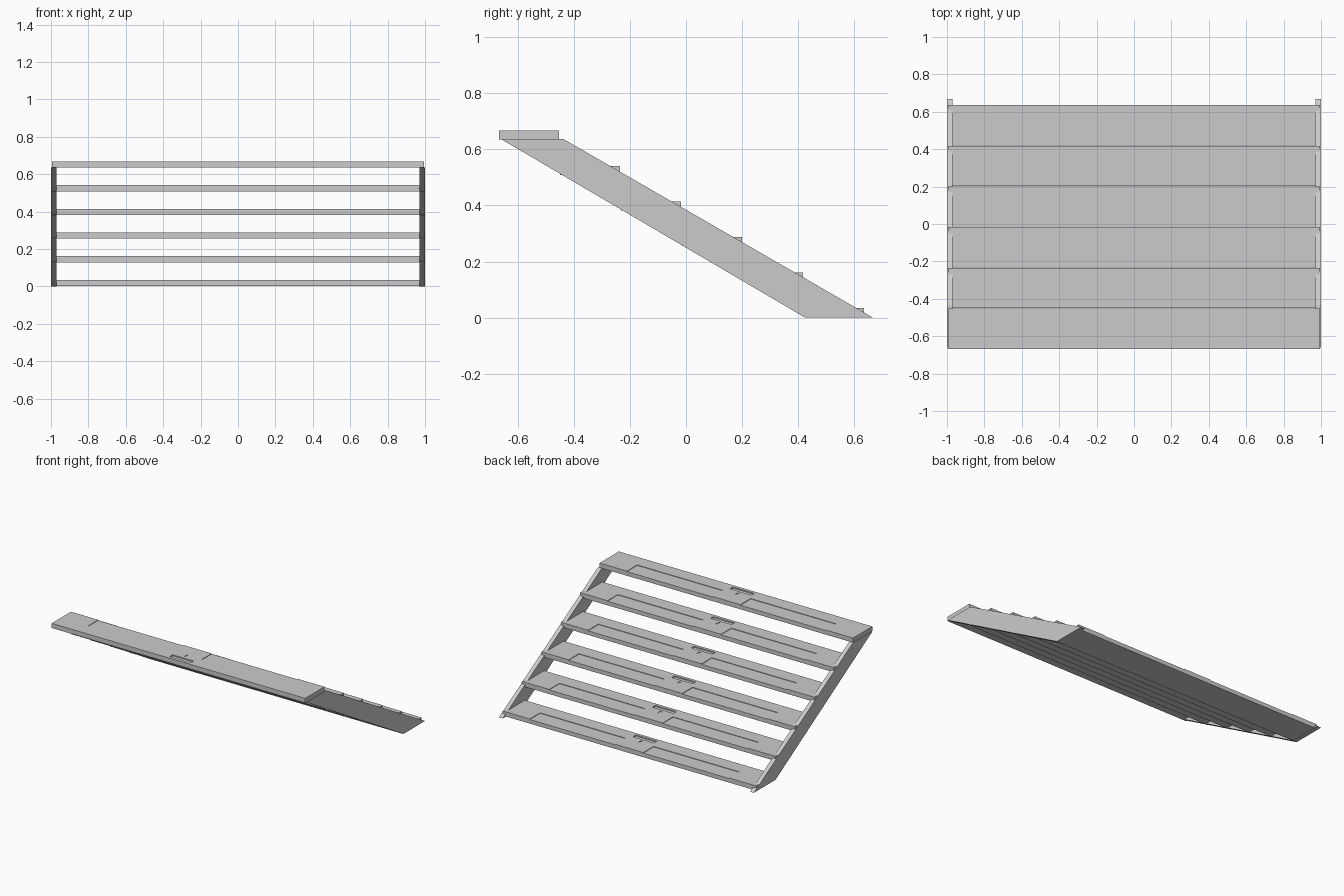
import bpy, bmesh
from mathutils import Matrix, Vector

if "Cube" in bpy.data.objects:
    bpy.data.objects.remove(bpy.data.objects["Cube"])

STEPS = 6
RISE, RUN = 0.1266, 0.2174
DEPTH, THICK = 0.215, 0.033
FRONT, TOP = -0.667, 0.668        # front edge and top face of highest tread


def add_box(bm, x0, x1, y0, y1, z0, z1):
    size = Vector((x1 - x0, y1 - y0, z1 - z0))
    mid = Vector((x0 + x1, y0 + y1, z0 + z1)) / 2
    bmesh.ops.create_cube(bm, size=1, matrix=Matrix.Translation(mid) @ Matrix.Diagonal((*size, 1)))


def make_object(name, bm):
    bmesh.ops.recalc_face_normals(bm, faces=bm.faces)
    mesh = bpy.data.meshes.new(name)
    bm.to_mesh(mesh)
    bm.free()
    obj = bpy.data.objects.new(name, mesh)
    bpy.context.collection.objects.link(obj)
    return obj


# Side stringers: slanted plates cut level at both ends
profile = [(-0.660, 0.637), (-0.437, 0.637), (0.667, 0.0), (0.425, 0.0)]
for side, x0, x1 in (("left", -1.0, -0.97), ("right", 0.97, 1.0)):
    bm = bmesh.new()
    face = bm.faces.new([bm.verts.new((x0, y, z)) for y, z in profile])
    ext = bmesh.ops.extrude_face_region(bm, geom=[face])
    verts = [v for v in ext["geom"] if isinstance(v, bmesh.types.BMVert)]
    bmesh.ops.translate(bm, vec=(x1 - x0, 0, 0), verts=verts)
    make_object(side + "_stringer", bm)

# Tread slab, origin at the top of its front edge
bm = bmesh.new()
add_box(bm, -0.994, 0.994, 0, DEPTH, -THICK, 0)
tread = make_object("tread_1", bm)

# Recesses in the tread: two shallow panels, a central slot and its stem
bm = bmesh.new()
for x0, x1 in ((-0.78, -0.11), (0.11, 0.78)):
    add_box(bm, x0, x1, 0.10, DEPTH + 0.02, -0.004, 0.02)
add_box(bm, -0.083, 0.083, 0.022, 0.055, -0.008, 0.02)
add_box(bm, -0.007, 0.007, 0.075, 0.105, -0.004, 0.02)
cutter = make_object("recess_cutter", bm)
cutter.hide_render = True

mod = tread.modifiers.new("recesses", "BOOLEAN")
mod.operation, mod.solver, mod.object = "DIFFERENCE", "EXACT", cutter
bpy.context.view_layer.update()
evaluated = tread.evaluated_get(bpy.context.evaluated_depsgraph_get())
cut_mesh = bpy.data.meshes.new_from_object(evaluated)
tread.modifiers.clear()
tread.data = cut_mesh
bpy.data.objects.remove(cutter)

# Flight of identical treads descending towards the back
for i in range(STEPS):
    step = tread if i == 0 else bpy.data.objects.new(f"tread_{i + 1}", cut_mesh)
    if i:
        bpy.context.collection.objects.link(step)
    step.location = (0, FRONT + i * RUN, TOP - i * RISE)
